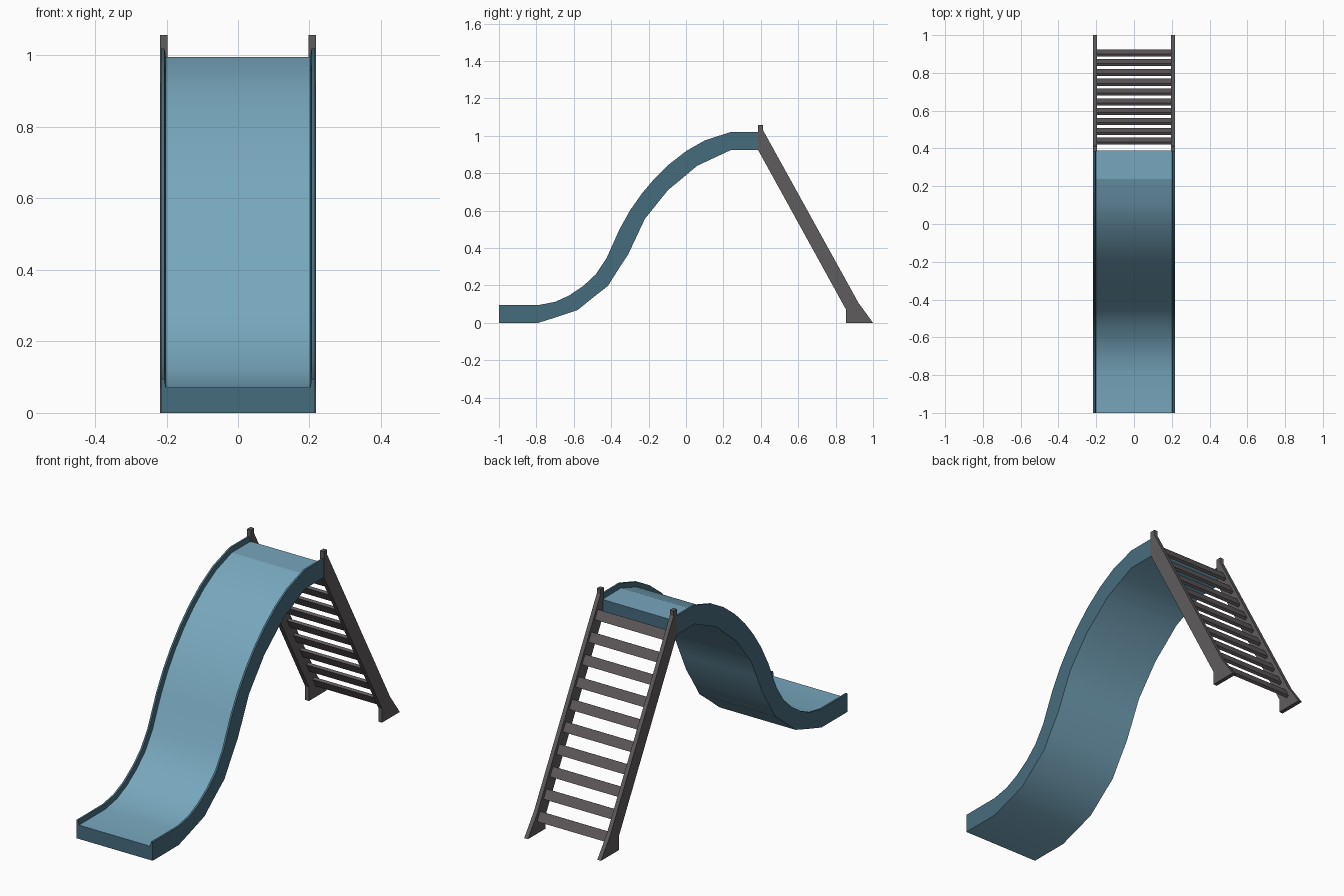
import bpy, bmesh, math
from mathutils import Vector, Matrix

if "Cube" in bpy.data.objects:
    bpy.data.objects.remove(bpy.data.objects["Cube"])


def material(name, rgb):
    m = bpy.data.materials.new(name)
    m.diffuse_color = (*rgb, 1)
    m.use_nodes = True
    m.node_tree.nodes["Principled BSDF"].inputs["Base Color"].default_value = m.diffuse_color
    return m


SHELL = material("dark teal", (0.062, 0.150, 0.206))
BED = material("light teal", (0.185, 0.385, 0.510))
GREY = material("ladder grey", (0.112, 0.106, 0.108))
RUNG = material("rung grey", (0.115, 0.102, 0.108))


def finish(bm, name, mats):
    bmesh.ops.recalc_face_normals(bm, faces=bm.faces)
    me = bpy.data.meshes.new(name)
    bm.to_mesh(me)
    bm.free()
    for m in mats:
        me.materials.append(m)
    ob = bpy.data.objects.new(name, me)
    bpy.context.collection.objects.link(ob)
    return ob


# Slide: U-shaped section swept along (rail top y, z, underside y, z) stations
stations = [
    (-1.0, .095, -1.0, 0), (-.79, .095, -.79, 0), (-.70, .112, -.685, .033),
    (-.625, .146, -.58, .068), (-.547, .199, -.50, .133), (-.482, .26, -.417, .198),
    (-.425, .345, -.365, .281), (-.357, .497, -.31, .364), (-.30, .60, -.265, .46),
    (-.237, .69, -.22, .556), (-.168, .772, -.158, .633), (-.09, .848, -.096, .71),
    (.003, .92, -.02, .773), (.10, .975, .06, .84), (.238, 1.02, .238, .923),
    (.39, 1.02, .39, .923)]
W, RIM, INNER, DEPTH = .216, .206, .202, .024
bm = bmesh.new()
rings = []
for i, (ty, tz, by, bz) in enumerate(stations):
    a, b = stations[max(i - 1, 0)], stations[min(i + 1, len(stations) - 1)]
    t = Vector((b[0] - a[0], b[1] - a[1])).normalized()
    if i in (0, 1, len(stations) - 2, len(stations) - 1):
        t = Vector((1, 0))
    fy, fz = ty + t.y * DEPTH, tz - t.x * DEPTH
    left = [(-W, by, bz), (-W, ty, tz), (-RIM, ty, tz), (-INNER, fy, fz)]
    right = [(-x, y, z) for x, y, z in reversed(left)]
    rings.append([bm.verts.new(p) for p in left + right])
for r, s in zip(rings, rings[1:]):
    for k in range(8):
        n = (k + 1) % 8
        f = bm.faces.new((r[k], r[n], s[n], s[k]))
        f.material_index = 1 if k in (3, 7) else 0   # bed and underside are light
        f.smooth = True
    for k in range(8):                               # lengthwise corners stay sharp
        bm.edges.get((r[k], s[k])).smooth = False
bm.faces.new(rings[0])
bm.faces.new(rings[-1])
# crisp crease where the flat top platform starts
bm.edges.get((rings[-2][3], rings[-2][4])).smooth = False
slide = finish(bm, "slide", [SHELL, BED])
bpy.context.view_layer.objects.active = slide
slide.select_set(True)
bpy.ops.object.shade_smooth_by_angle(angle=math.radians(32), keep_sharp_edges=True)

# Ladder side rails: one profile, extruded on both sides
profile = [(.385, 1.057), (.385, .925), (.856, .07), (.856, 0), (1.0, 0),
           (.922, .107), (.412, 1.03), (.412, 1.057)]
for name, x0 in (("left_ladder_rail", -.218), ("right_ladder_rail", .197)):
    bm = bmesh.new()
    f = bm.faces.new([bm.verts.new((x0, y, z)) for y, z in profile])
    ext = bmesh.ops.extrude_face_region(bm, geom=[f])
    bmesh.ops.translate(bm, vec=(.021, 0, 0),
                        verts=[v for v in ext["geom"] if isinstance(v, bmesh.types.BMVert)])
    finish(bm, name, [GREY])

# Ladder rungs: thin planks lying in the plane of the ladder
tilt = Matrix.Rotation(math.atan(.551), 4, 'X')
for i in range(10):
    u = i / 9
    bm = bmesh.new()
    mat = (Matrix.Translation((0, .9065 - .468 * u, .080 + .857 * u)) @ tilt
           @ Matrix.Diagonal((.40, .015, .050, 1)))
    bmesh.ops.create_cube(bm, size=1, matrix=mat)
    finish(bm, f"rung_{i + 1}", [RUNG])
